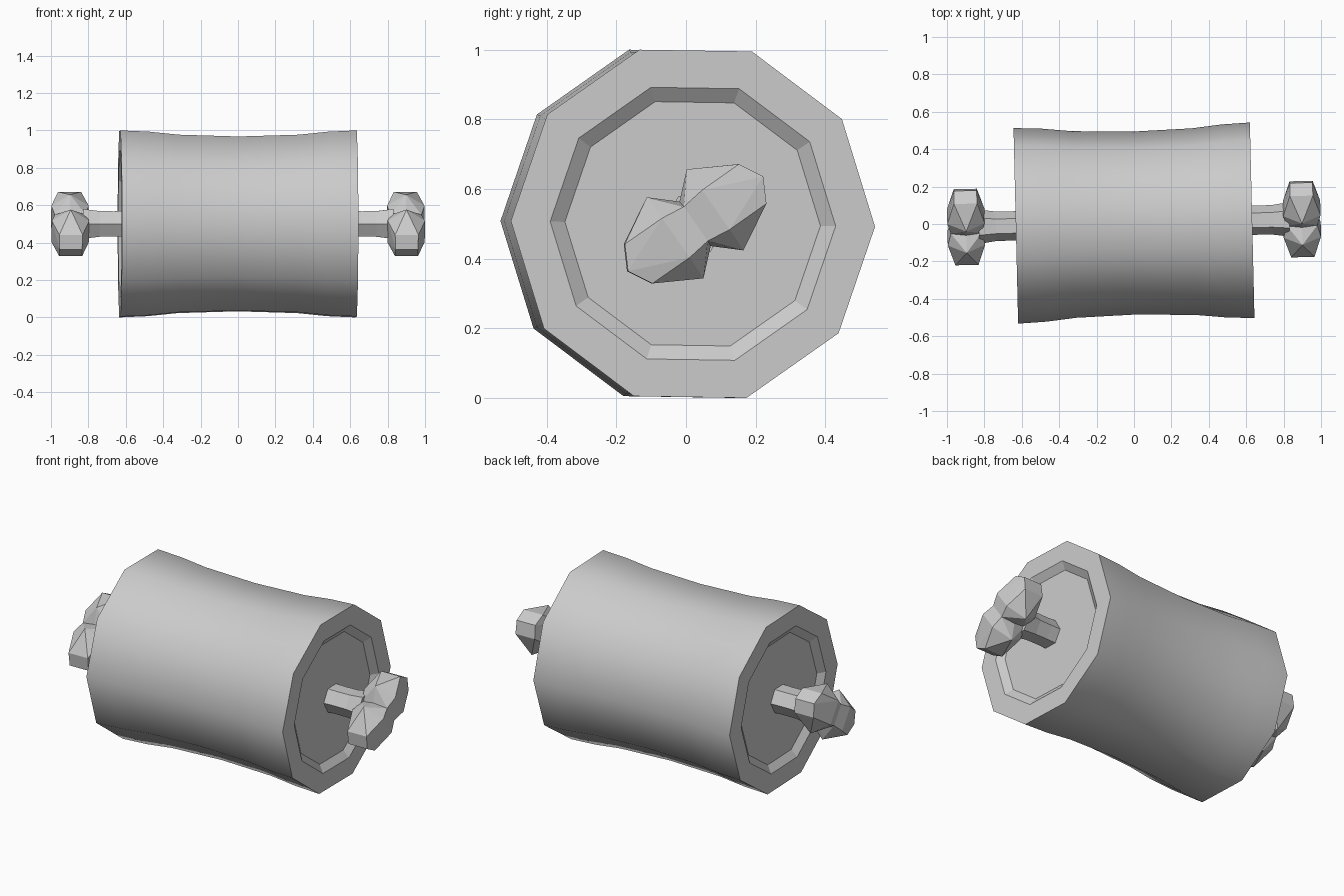
import bpy, bmesh
from math import sin, cos, radians, pi
from mathutils import Vector, Matrix

if "Cube" in bpy.data.objects:
    bpy.data.objects.remove(bpy.data.objects["Cube"])

# Whole roller sits on a horizontal axis that is yawed slightly
PLACE = Matrix.Translation((0, 0.005, 0.5)) @ Matrix.Rotation(radians(1.35), 4, 'Z')


def finish(bm, name):
    bmesh.ops.recalc_face_normals(bm, faces=bm.faces[:])
    me = bpy.data.meshes.new(name)
    bm.to_mesh(me)
    bm.free()
    ob = bpy.data.objects.new(name, me)
    ob.matrix_world = PLACE
    bpy.context.collection.objects.link(ob)
    return ob


def turned(name, profile, sides, turn, smooth_spans):
    """Revolve (x, radius) points around the x axis, closing both ends."""
    bm = bmesh.new()
    rings = [[bm.verts.new((x, r * cos(2 * pi * i / sides + turn),
                            r * sin(2 * pi * i / sides + turn)))
              for i in range(sides)] for x, r in profile]
    for k, (a, b) in enumerate(zip(rings, rings[1:])):
        for i in range(sides):
            j = (i + 1) % sides
            f = bm.faces.new((a[i], a[j], b[j], b[i]))
            f.smooth = k in smooth_spans
    bm.faces.new(rings[0])
    bm.faces.new(rings[-1])
    return finish(bm, name)


# Drum: waisted ten-sided body with recessed end caps
half = [(0, 0.489), (0.32, 0.499), (0.48, 0.516), (0.632, 0.523),
        (0.632, 0.41), (0.602, 0.367)]
profile = [(-x, r) for x, r in reversed(half)] + half[1:]
turned("roller_drum", profile, 10, radians(-0.9), range(2, 8))


def grip(name, side):
    """Two faceted lobes in a diagonal crossbar, each a hull of half its points."""
    bm = bmesh.new()
    u_dir = Vector((0, cos(radians(35)), sin(radians(35))))
    v_dir = Vector((0, -u_dir.z, u_dir.y))
    # (along bar, across bar, along axle), mirrored across the last two
    pts = [(0.237, 0, 0.06), (0.2, 0.069, 0.062), (0.07, 0.069, 0.1),
           (0.07, 0.142, 0), (0, 0.078, 0), (0, 0.06, 0.082)]
    for end in (1, -1):
        cloud = {(u * end, v * sv, w * sw) for u, v, w in pts
                 for sv in (1, -1) for sw in (1, -1)}
        verts = [bm.verts.new(u_dir * u + v_dir * v + Vector((side * 0.898 + w, 0, 0)))
                 for u, v, w in sorted(cloud)]
        res = bmesh.ops.convex_hull(bm, input=verts)
        junk = set(res["geom_interior"]) | set(res["geom_unused"])
        bmesh.ops.delete(bm, geom=[v for v in junk if isinstance(v, bmesh.types.BMVert)],
                         context='VERTS')
    bmesh.ops.dissolve_limit(bm, angle_limit=radians(2), verts=bm.verts[:], edges=bm.edges[:])
    finish(bm, name)


# Axle stub and crossbar grip at each end
for side, label in ((1, "right"), (-1, "left")):
    turned(label + "_axle",
           [(side * x, r) for x, r in ((0.595, 0.08), (0.66, 0.078), (0.74, 0.079), (0.83, 0.092))],
           6, 0, ())
    grip(label + "_grip", side)
